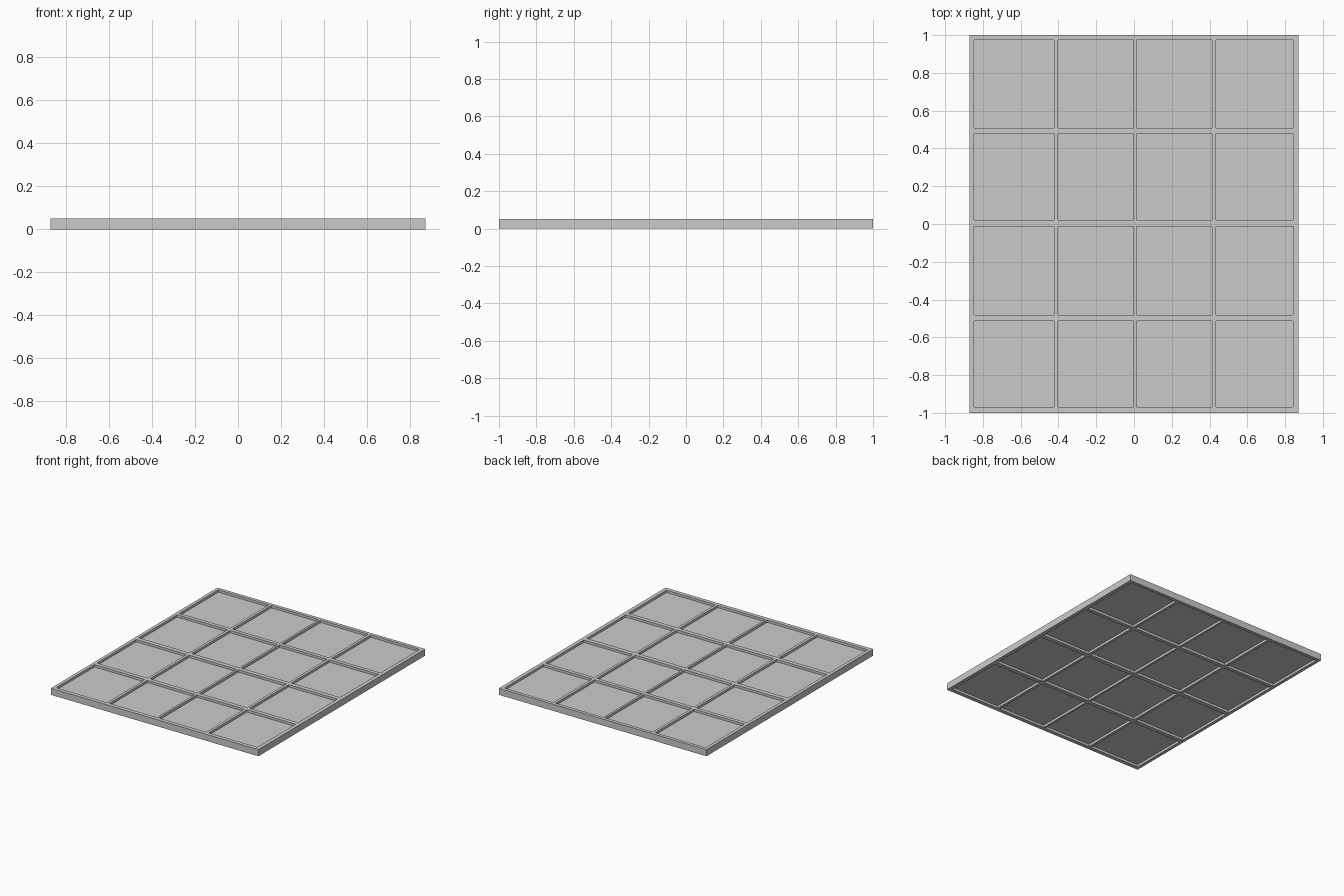
import bpy, bmesh

if "Cube" in bpy.data.objects:
    bpy.data.objects.remove(bpy.data.objects["Cube"])

H = 0.05
XS = [(-0.847, -0.423), (-0.402, -0.003), (0.013, 0.413), (0.434, 0.843)]
YS = [(-0.970, -0.513), (-0.481, -0.013), (0.021, 0.479), (0.508, 0.974)]
W, D = 0.872, 1.0
RECESS = 0.018


def grid_lines(spans, half):
    return [-half] + [v for s in spans for v in s] + [half]


# Lattice frame: a flat grid with the openings left out, extruded up
xs, ys = grid_lines(XS, W), grid_lines(YS, D)
bm = bmesh.new()
v = [[bm.verts.new((x, y, 0)) for y in ys] for x in xs]
for i in range(len(xs) - 1):
    for j in range(len(ys) - 1):
        if not (i % 2 and j % 2):
            bm.faces.new((v[i][j], v[i + 1][j], v[i + 1][j + 1], v[i][j + 1]))
ext = bmesh.ops.extrude_face_region(bm, geom=bm.faces[:], use_keep_orig=True)
bmesh.ops.translate(bm, vec=(0, 0, H),
                    verts=[g for g in ext["geom"] if isinstance(g, bmesh.types.BMVert)])
bmesh.ops.recalc_face_normals(bm, faces=bm.faces[:])
mesh = bpy.data.meshes.new("lattice_frame")
bm.to_mesh(mesh)
bm.free()
bpy.context.collection.objects.link(bpy.data.objects.new("lattice_frame", mesh))

# Panes: thin panels recessed from both faces of the frame
for x0, x1 in XS:
    for y0, y1 in YS:
        bpy.ops.mesh.primitive_cube_add(size=1, location=((x0 + x1) / 2, (y0 + y1) / 2, H / 2))
        pane = bpy.context.object
        pane.name = "pane"
        pane.scale = (x1 - x0, y1 - y0, H - 2 * RECESS)
